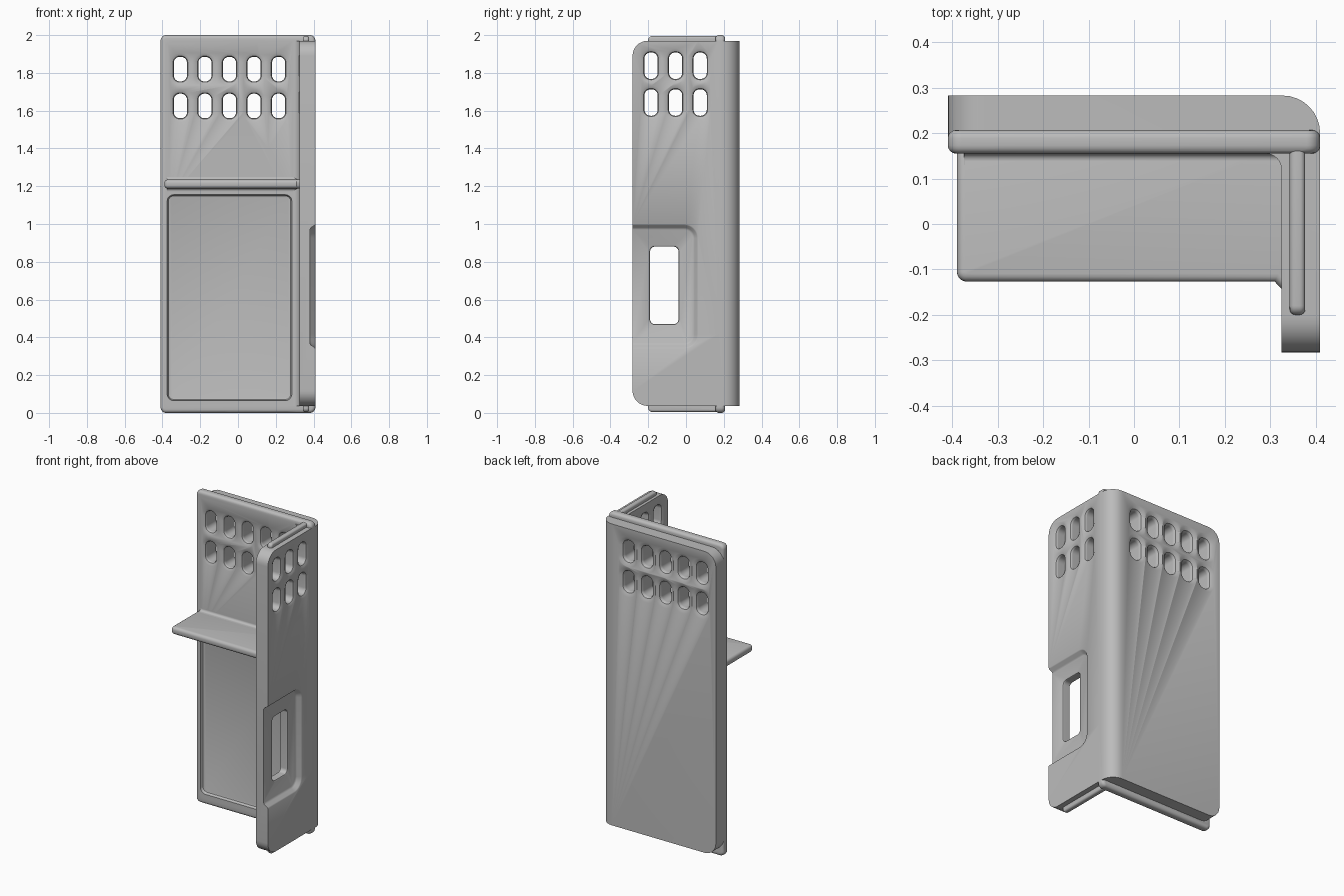
import bpy, bmesh, math
from mathutils import Vector

if "Cube" in bpy.data.objects:
    bpy.data.objects.remove(bpy.data.objects["Cube"])

grey = bpy.data.materials.new("mid grey")
grey.use_nodes = True
grey.diffuse_color = (0.5, 0.5, 0.5, 1)
grey.node_tree.nodes["Principled BSDF"].inputs["Base Color"].default_value = (0.5, 0.5, 0.5, 1)

PLACE = {"x": lambda u, v, d: (d, u, v),
         "y": lambda u, v, d: (u, d, v),
         "z": lambda u, v, d: (u, v, d)}


def rounded(corners, steps=8):
    """Outline from (u, v, radius) corners, each replaced by an arc."""
    out = []
    n = len(corners)
    for i, (u, v, r) in enumerate(corners):
        p = Vector((u, v))
        if r == 0:
            out.append(p)
            continue
        a = (Vector(corners[i - 1][:2]) - p).normalized()
        b = (Vector(corners[(i + 1) % n][:2]) - p).normalized()
        half = a.angle(b) / 2
        centre = p + (a + b).normalized() * r / math.sin(half)
        start = p + a * r / math.tan(half) - centre
        end = p + b * r / math.tan(half) - centre
        sweep = start.angle_signed(end)
        for k in range(steps + 1):
            t = -sweep * k / steps
            out.append(centre + Vector((start.x * math.cos(t) - start.y * math.sin(t),
                                        start.x * math.sin(t) + start.y * math.cos(t))))
    return out


def box_outline(u0, u1, v0, v1, r):
    return rounded([(u0, v0, r), (u1, v0, r), (u1, v1, r), (u0, v1, r)])


def loft(name, axis, sections, bevel=0):
    """Solid through (depth, outline) sections along an axis."""
    bm = bmesh.new()
    rings = [[bm.verts.new(PLACE[axis](p[0], p[1], d)) for p in outline] for d, outline in sections]
    bm.faces.new(rings[0])
    bm.faces.new(rings[-1])
    n = len(rings[0])
    for low, high in zip(rings, rings[1:]):
        for i in range(n):
            j = (i + 1) % n
            bm.faces.new((low[i], low[j], high[j], high[i]))
    bmesh.ops.recalc_face_normals(bm, faces=bm.faces)
    mesh = bpy.data.meshes.new(name)
    bm.to_mesh(mesh)
    bm.free()
    mesh.materials.append(grey)
    obj = bpy.data.objects.new(name, mesh)
    bpy.context.collection.objects.link(obj)
    if bevel:
        mod = obj.modifiers.new("Bevel", "BEVEL")
        mod.width, mod.segments, mod.angle_limit = bevel, 4, math.radians(50)
        apply(obj, mod)
    return obj


def prism(name, axis, outline, d0, d1, bevel=0):
    return loft(name, axis, [(d0, outline), (d1, outline)], bevel)


def apply(obj, mod):
    bpy.context.view_layer.objects.active = obj
    bpy.ops.object.modifier_apply(modifier=mod.name)


def combine(target, other, operation):
    mod = target.modifiers.new("Boolean", "BOOLEAN")
    mod.operation, mod.solver, mod.object = operation, "EXACT", other
    apply(target, mod)
    bpy.data.objects.remove(other)


def flared_hole(axis, cu, cv, w, h, r, d0, d1, f0, f1):
    """Cutter for a rounded slot whose rims flare by f0 and f1."""
    def ring(d, grow):
        return d, box_outline(cu - w / 2 - grow, cu + w / 2 + grow,
                              cv - h / 2 - grow, cv + h / 2 + grow, r + grow)
    arc = [math.radians(a) for a in (0, 22, 45, 67, 90)]
    rings = [ring(d0 - 0.02, f0)]
    rings += [ring(d0 + f0 * math.sin(a), f0 * (1 - math.sin(math.acos(1 - math.sin(a))))) for a in arc]
    rings += [ring(d1 - f1 * math.sin(a), f1 * (1 - math.sin(math.acos(1 - math.sin(a))))) for a in arc[::-1]]
    rings.append(ring(d1 + 0.02, f1))
    return loft("hole_cutter", axis, rings)


# L-shaped wall with a rounded outer corner
BACK, FRONT, INNER, SIDE = 0.283, 0.155, 0.325, 0.41
LOW, HIGH = 0.037, 1.97
wall = prism("corner_wall", "z", rounded([
    (-SIDE, BACK, 0), (-SIDE, FRONT, 0.025), (INNER, FRONT, 0.035),
    (INNER, -BACK, 0), (SIDE, -BACK, 0), (SIDE, BACK, 0.083)]), LOW, HIGH)
for axis, edge in (("y", -SIDE), ("x", -BACK)):
    keep = rounded([(edge, LOW, 0.08), (0.7, LOW, 0), (0.7, HIGH, 0), (edge, HIGH, 0.08)])
    # a hair of overlap keeps the flat faces clean
    combine(wall, prism("corner_rounder", axis, keep, -1, 1), "INTERSECT")

# Raised tongues along the top and bottom edges
combine(wall, prism("back_tongue", "y", box_outline(-SIDE, SIDE, 0, 2, 0.03),
                    FRONT, 0.207, 0.018), "UNION")
combine(wall, prism("side_tongue", "x", box_outline(-0.2, 0.18, 0.005, 1.995, 0.02),
                    0.343, 0.377, 0.012), "UNION")

# Sunken panel on the lower front
panel = [(FRONT + d, box_outline(-0.375 + g, 0.285 - g, 0.065 + g, 1.155 - g, 0.035 - g))
         for d, g in ((-0.02, 0), (0, 0), (0.012, 0.002), (0.018, 0.006), (0.02, 0.012))]
combine(wall, loft("panel_cutter", "y", panel), "DIFFERENCE")

# Grip recess on the outer side, open to the front edge
grip = [(SIDE + d, rounded([(-0.5, 0.34 + g, 0), (0.065 - g, 0.34 + g, 0.075 - g),
                            (0.065 - g, 1 - g, 0.075 - g), (-0.5, 1 - g, 0)]))
        for d, g in ((0.02, 0), (0, 0), (-0.004, 0.007), (-0.024, 0.019), (-0.03, 0.03))]
combine(wall, loft("grip_cutter", "x", grip), "DIFFERENCE")
combine(wall, flared_hole("x", -0.115, 0.675, 0.15, 0.41, 0.025,
                          INNER, SIDE - 0.03, 0.01, 0.01), "DIFFERENCE")

# Two rows of vent slots in each wall
for row in range(2):
    for col in range(5):
        combine(wall, flared_hole("y", -0.305 + 0.13 * col, 1.625 + 0.195 * row, 0.07, 0.13, 0.032,
                                  FRONT, BACK, 0.02, 0.03), "DIFFERENCE")
    for col in range(3):
        combine(wall, flared_hole("x", -0.185 + 0.13 * col, 1.643 + 0.195 * row, 0.07, 0.14, 0.032,
                                  INNER, SIDE, 0.02, 0.02), "DIFFERENCE")

# Shelf with a rounded nose, and a fillet where it meets the back
SHELF_LOW, SHELF_HIGH = 1.188, 1.235
prism("shelf", "z", rounded([
    (-0.39, 0.19, 0), (-0.39, -0.127, 0.022), (0.31, -0.127, 0), (INNER, -0.143, 0),
    (0.35, -0.143, 0), (0.35, 0.19, 0)]), SHELF_LOW, SHELF_HIGH, 0.018)
prism("shelf_fillet", "x", rounded([
    (0.17, 1.255, 0), (FRONT, 1.255, 0), (FRONT, SHELF_HIGH, 0.015), (0.13, SHELF_HIGH, 0),
    (0.13, SHELF_LOW, 0), (FRONT, SHELF_LOW, 0.015), (FRONT, 1.168, 0), (0.17, 1.168, 0)]),
    -0.375, 0.335)

# Smooth shading on the curved edges
for obj in bpy.context.collection.objects:
    if obj.type == "MESH" and grey.name in obj.data.materials:
        bpy.ops.object.select_all(action="DESELECT")
        obj.select_set(True)
        bpy.context.view_layer.objects.active = obj
        bpy.ops.object.shade_smooth_by_angle(angle=math.radians(32))
